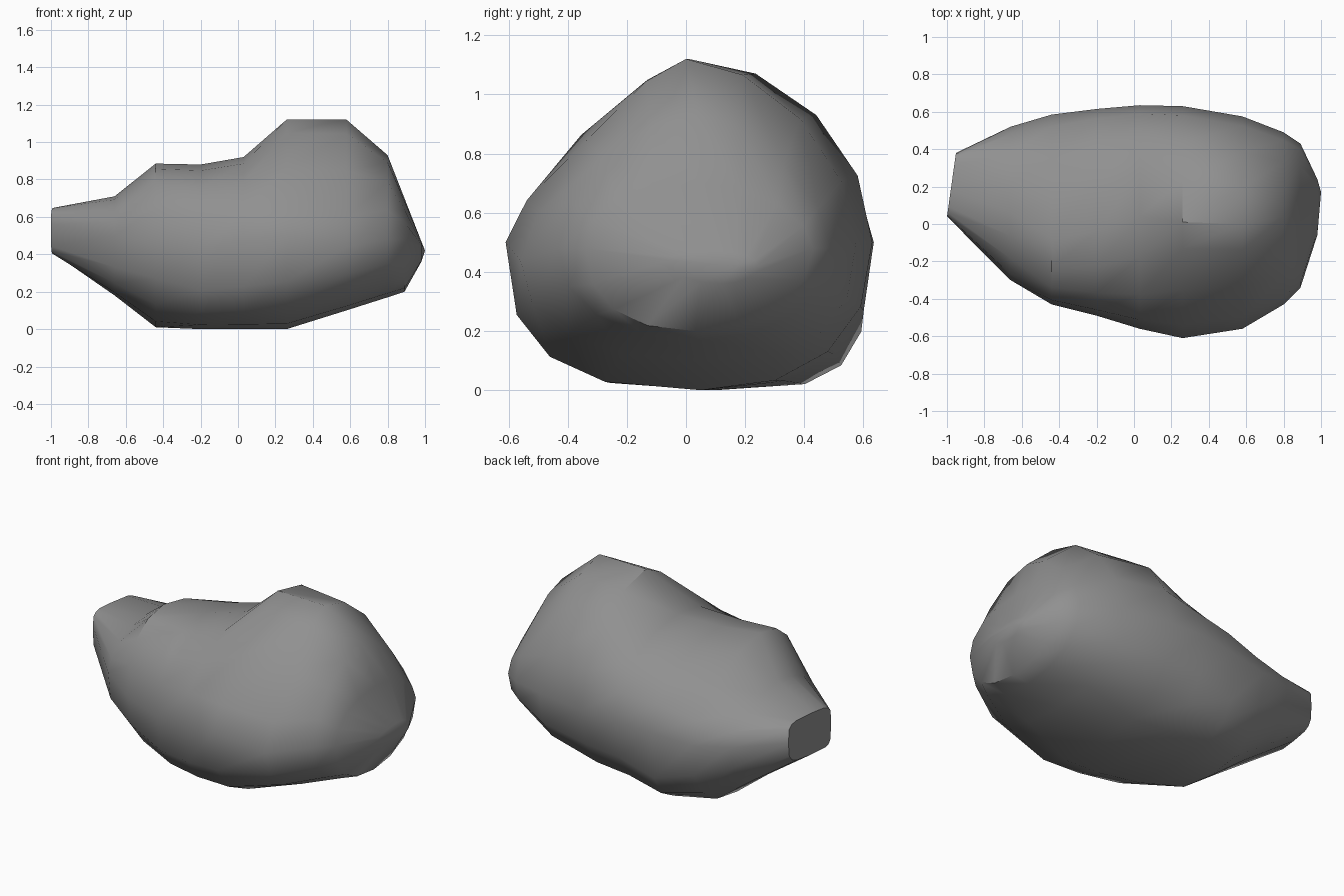
import bpy
import bmesh
from math import sin, cos, pi, radians
from mathutils import Vector

if "Cube" in bpy.data.objects:
    bpy.data.objects.remove(bpy.data.objects["Cube"])

STEPS = 4  # facets in each quarter of a cross-section

# Cross-sections along the boulder, each given by its outermost points as
# (x, front (y, z), top (y, z), back (y, z), bottom (y, z), roundness of
# the front-top, top-back, back-bottom and bottom-front quarters)
SECTIONS = [
    (-.98, (.04, .56), (.18, .65), (.38, .53), (.2, .4), (4, 5, 4, 6)),
    (-.66, (-.3, .5), (.06, .71), (.52, .48), (.16, .18), (1.8, 1.9, 2.4, 3)),
    (-.44, (-.43, .46), (-.08, .885), (.585, .46), (.14, .01), (2.3, 1.6, 2.3, 2.2)),
    (-.2, (-.49, .42), (-.04, .88), (.615, .48), (.1, 0), (2.2, 2, 3.6, 2.8)),
    (.03, (-.56, .48), (.04, .92), (.635, .5), (.08, 0), (1.9, 2, 2.5, 3)),
    (.26, (-.61, .5), (.01, 1.12), (.63, .5), (.05, 0), (1.3, 1.9, 2.3, 2.7)),
    (.58, (-.56, .44), (0, 1.12), (.575, .5), (.05, .1), (1.35, 1.75, 2.6, 2.3)),
    (.8, (-.43, .48), (.04, .93), (.49, .48), (.05, .17), (1.8, 1.6, 2.1, 2.2)),
    (.89, (-.34, .48), (.05, .7), (.43, .48), (.03, .2), (2.2, 1.8, 2, 2.3)),
    (.98, (-.06, .44), (.12, .47), (.24, .42), (.12, .36), (2, 2, 2, 2)),
]


def make_ring(x, front, top, back, bottom, powers):
    """Join four outer points with superellipse quarters."""
    # Each quarter runs from one key point to the next
    keys = [front, top, back, bottom]
    points = []
    for q, power in enumerate(powers):
        start, end = keys[q], keys[(q + 1) % len(keys)]
        sideways = q % 2 == 0
        centre_y = end[0] if sideways else start[0]
        centre_z = start[1] if sideways else end[1]
        for i in range(STEPS):
            angle = i / STEPS * pi / 2
            a = max(cos(angle), 0) ** (2 / power)
            b = max(sin(angle), 0) ** (2 / power)
            side, upright = (start, end) if sideways else (end, start)
            u, v = (a, b) if sideways else (b, a)
            y = centre_y + (side[0] - centre_y) * u
            z = centre_z + (upright[1] - centre_z) * v
            points.append(Vector((x, y, z)))
    return points


# Boulder body, lofted through the sections
bm = bmesh.new()
rings = [[bm.verts.new(p) for p in make_ring(*s)] for s in SECTIONS]
for ring, following in zip(rings, rings[1:]):
    for i in range(len(ring)):
        j = (i + 1) % len(ring)
        bm.faces.new((ring[i], ring[j], following[j], following[i]))

# Narrow end: slanted flat cap
for vert in rings[0]:
    vert.co.x += (vert.co.y - .18) * .14
bm.faces.new(rings[0])

# Broad end: blunt point
tip = bm.verts.new((1, .17, .42))
for a, b in zip(rings[-1], rings[-1][1:] + rings[-1][:1]):
    bm.faces.new((a, b, tip))

bmesh.ops.recalc_face_normals(bm, faces=bm.faces)
mesh = bpy.data.meshes.new("boulder")
bm.to_mesh(mesh)
bm.free()

# Grey stone
stone = bpy.data.materials.new("grey stone")
stone.use_nodes = True
colour = (.28, .28, .28, 1)
stone.diffuse_color = colour
stone.node_tree.nodes["Principled BSDF"].inputs["Base Color"].default_value = colour
mesh.materials.append(stone)

boulder = bpy.data.objects.new("boulder", mesh)
bpy.context.collection.objects.link(boulder)
bpy.ops.object.select_all(action="DESELECT")
boulder.select_set(True)
bpy.context.view_layer.objects.active = boulder
bpy.ops.object.shade_smooth_by_angle(angle=radians(40))
